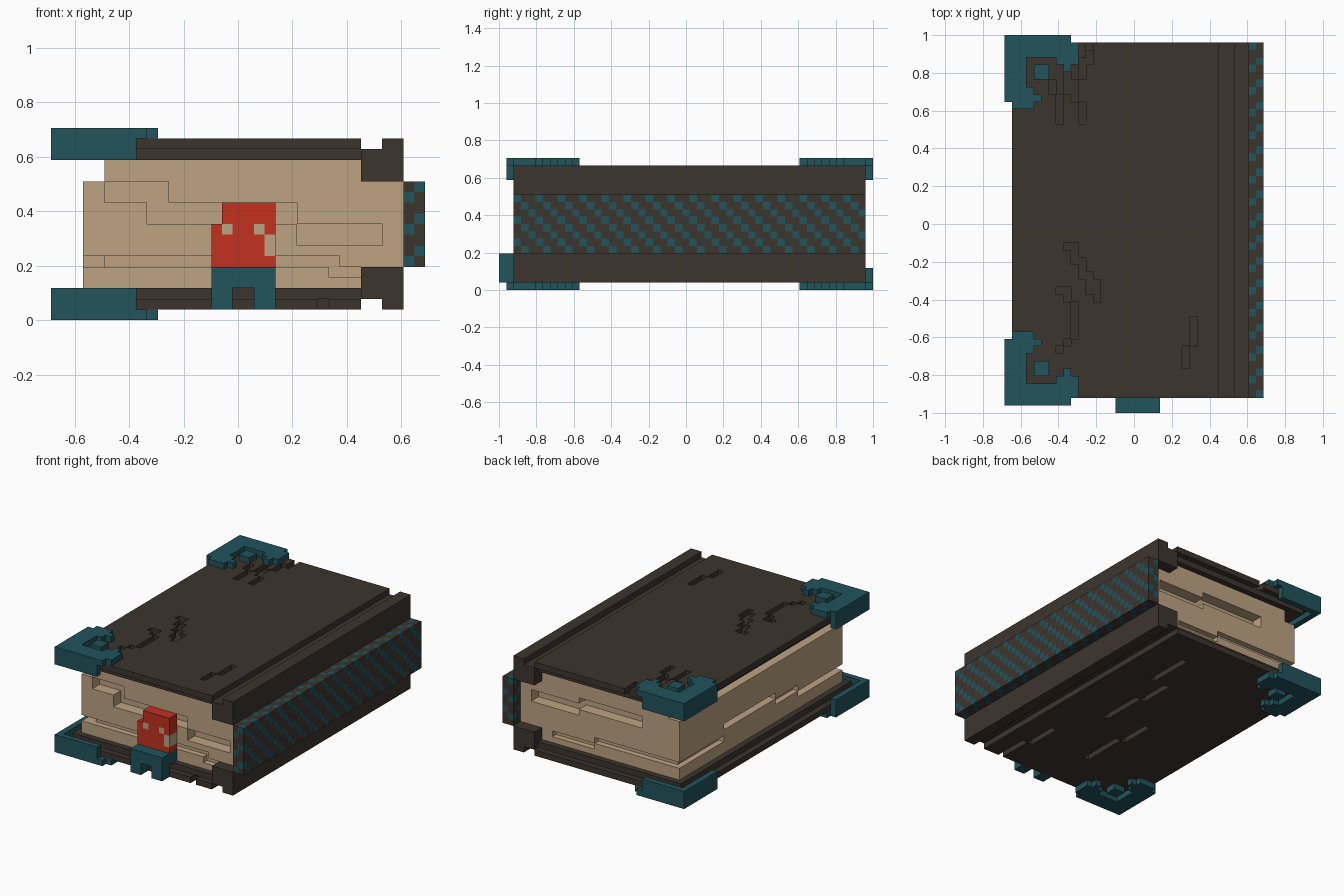
import bpy
import bmesh

cube = bpy.data.objects.get("Cube")
if cube:
    bpy.data.objects.remove(cube, do_unlink=True)

# The whole book sits on a block grid, 51 blocks along its longest side
U = 2 / 51


def material(name, rgb):
    m = bpy.data.materials.new(name)
    m.use_nodes = True
    m.diffuse_color = (*rgb, 1)
    bsdf = next(n for n in m.node_tree.nodes if n.type == 'BSDF_PRINCIPLED')
    bsdf.inputs["Base Color"].default_value = (*rgb, 1)
    return m


LEATHER = material("dark leather", (0.046, 0.035, 0.027))
TEAL = material("teal metal", (0.015, 0.088, 0.107))
PAPER = material("paper tan", (0.51, 0.37, 0.225))
RED = material("red seal", (0.54, 0.032, 0.015))

SIDES = {
    (1, 0, 0): ((1, 0, 0), (1, 1, 0), (1, 1, 1), (1, 0, 1)),
    (-1, 0, 0): ((0, 0, 0), (0, 0, 1), (0, 1, 1), (0, 1, 0)),
    (0, 1, 0): ((0, 1, 0), (0, 1, 1), (1, 1, 1), (1, 1, 0)),
    (0, -1, 0): ((0, 0, 0), (1, 0, 0), (1, 0, 1), (0, 0, 1)),
    (0, 0, 1): ((0, 0, 1), (1, 0, 1), (1, 1, 1), (0, 1, 1)),
    (0, 0, -1): ((0, 0, 0), (0, 1, 0), (1, 1, 0), (1, 0, 0)),
}


def cells(boxes):
    """Blocks inside boxes given as (x0, x1, y0, y1, z0, z1)."""
    return {(i, j, k) for x0, x1, y0, y1, z0, z1 in boxes
            for i in range(x0, x1) for j in range(y0, y1) for k in range(z0, z1)}


def build(name, blocks, mats, rule=None):
    """Skin a set of blocks; rule(i, j, k) picks the material of a block."""
    bm = bmesh.new()
    verts = {}
    for i, j, k in sorted(blocks):
        for (dx, dy, dz), corners in SIDES.items():
            if (i + dx, j + dy, k + dz) in blocks:
                continue
            ring = []
            for a, b, c in corners:
                key = (i + a, j + b, k + c)
                if key not in verts:
                    verts[key] = bm.verts.new(
                        ((key[0] - 17.5) * U, key[1] * U - 1, key[2] * U))
                ring.append(verts[key])
            face = bm.faces.new(ring)
            if rule:
                face.material_index = rule(i, j, k)
    mesh = bpy.data.meshes.new(name)
    bm.to_mesh(mesh)
    bm.free()
    for m in mats:
        mesh.materials.append(m)
    bpy.context.collection.objects.link(bpy.data.objects.new(name, mesh))


def flip_y(blocks):
    return {(i, 51 - j, k) for i, j, k in blocks}


def flip_z(blocks):
    return {(i, j, 17 - k) for i, j, k in blocks}


# Corner guards: outer bracket plus raised ornament on the cover
corner = cells([
    (0, 8, 1, 2, 15, 17), (0, 1, 1, 10, 15, 17), (0, 9, 1, 2, 17, 18),
    (0, 1, 1, 10, 17, 18), (1, 10, 2, 4, 17, 18), (1, 3, 2, 11, 17, 18),
    (7, 10, 4, 5, 17, 18), (3, 4, 8, 11, 17, 18),
    (4, 6, 5, 7, 17, 18), (8, 9, 5, 6, 17, 18), (4, 5, 9, 10, 17, 18),
])
corner -= cells([(7, 8, 4, 5, 17, 18), (3, 4, 8, 9, 17, 18)])
corner |= cells([(7, 8, 4, 5, 17, 18), (3, 4, 8, 9, 17, 18)])
build("front_top_corner", corner, [TEAL])
build("back_top_corner", flip_y(corner), [TEAL])
build("front_bottom_corner", flip_z(corner), [TEAL])
build("back_bottom_corner", flip_y(flip_z(corner)), [TEAL])

# Covers: board with a stepped inner layer, hinge groove and spine ridge
cover = cells([
    (1, 29, 2, 50, 16, 17), (2, 29, 3, 49, 15, 16),
    (29, 31, 2, 50, 13, 16), (31, 33, 2, 50, 13, 17),
])
top_cracks = [
    (8, 10, 22, 23), (9, 10, 20, 22), (10, 11, 18, 21), (11, 12, 16, 19),
    (12, 13, 15, 18), (7, 9, 16, 17), (8, 9, 15, 16), (9, 10, 10, 15),
    (8, 9, 9, 10), (7, 8, 8, 9), (25, 26, 9, 13), (24, 25, 6, 9),
    (7, 8, 39, 43), (6, 7, 43, 45), (9, 10, 42, 45), (10, 11, 39, 42),
    (8, 9, 43, 47), (10, 11, 45, 48), (11, 12, 47, 50),
]
bottom_cracks = [
    (25, 26, 2, 8), (24, 25, 8, 14), (20, 21, 22, 30), (19, 20, 30, 36),
    (22, 23, 36, 44), (14, 15, 10, 18), (13, 14, 18, 24),
]
build("top_cover", cover - cells([c + (16, 17) for c in top_cracks]), [LEATHER])
build("bottom_cover", flip_z(cover) - cells([c + (1, 2) for c in bottom_cracks]),
      [LEATHER])

# Spine strip with diagonal teal weave
build("spine", cells([(33, 35, 2, 50, 5, 13)]), [LEATHER, TEAL],
      lambda i, j, k: int((j + k + 34 - i) % 3 == 2))

# Page block with uneven channels between the bundles of pages
pages = cells([(3, 29, 4, 48, 3, 13), (29, 33, 4, 48, 5, 13), (5, 29, 4, 48, 13, 15)])
channels = cells([
    # front
    (5, 11, 4, 6, 11, 13), (9, 23, 4, 6, 9, 11), (23, 31, 4, 6, 7, 9),
    (3, 27, 4, 5, 5, 6), (26, 29, 4, 5, 4, 5),
    # back
    (22, 31, 46, 48, 9, 11), (10, 22, 46, 48, 10, 12),
    (19, 27, 47, 48, 4, 5), (3, 19, 47, 48, 5, 6),
    # fore edge
    (3, 5, 4, 16, 5, 6), (3, 4, 16, 22, 6, 7), (3, 5, 22, 36, 7, 8),
    (3, 4, 36, 48, 5, 6),
])
build("pages", pages - channels, [PAPER])

# Clasp bracket on the front edge and the red seal standing on it
build("clasp", cells([(15, 21, 0, 2, 1, 5), (15, 21, 2, 4, 3, 5)])
      - cells([(17, 19, 0, 2, 1, 3)]), [TEAL])
marks = {(16, 8), (19, 8), (20, 6), (20, 7)}
build("seal", cells([(15, 21, 2, 4, 5, 11)]) - cells([(15, 16, 2, 4, 9, 11)]),
      [RED, PAPER], lambda i, j, k: int((i, k) in marks))
